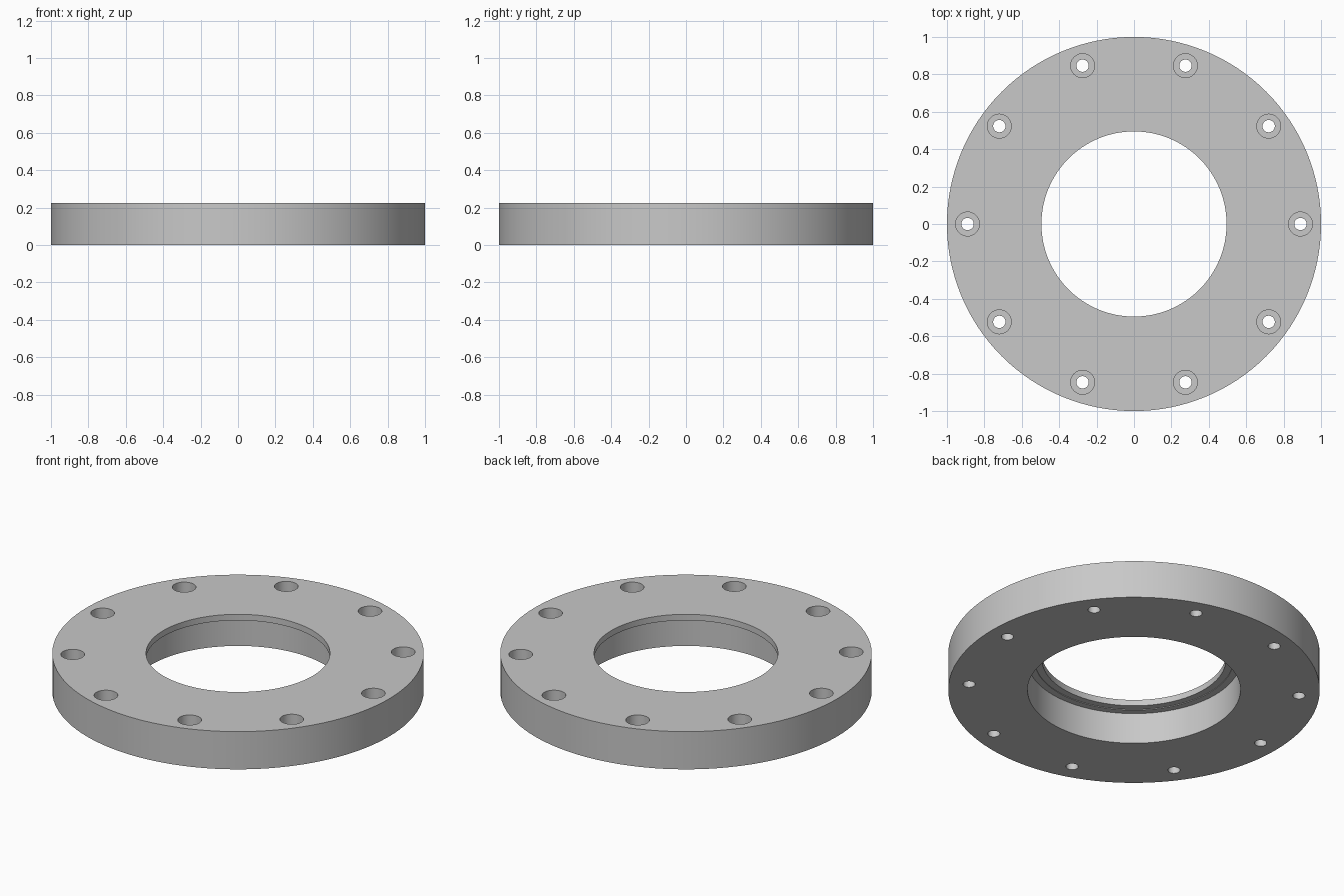
import bpy
import bmesh
import math

if "Cube" in bpy.data.objects:
    bpy.data.objects.remove(bpy.data.objects["Cube"])

HEIGHT = 0.224
LIP_Z = 0.188
BOLT_COUNT = 10
BOLT_CIRCLE = 0.89

steel = bpy.data.materials.new("grey steel")
steel.use_nodes = True
colour = (0.58, 0.58, 0.58, 1)
steel.diffuse_color = colour
steel.node_tree.nodes["Principled BSDF"].inputs["Base Color"].default_value = colour


def add_lathe(bm, profile, segments, centre=(0, 0), closed=False):
    """Revolve (radius, z) points about a vertical axis; cap the ends unless closed."""
    rings = []
    for radius, z in profile:
        ring = []
        for i in range(segments):
            a = math.tau * i / segments
            ring.append(bm.verts.new((centre[0] + radius * math.cos(a),
                                      centre[1] + radius * math.sin(a), z)))
        rings.append(ring)
    pairs = list(zip(rings, rings[1:]))
    if closed:
        pairs.append((rings[-1], rings[0]))
    for low, high in pairs:
        for i in range(segments):
            j = (i + 1) % segments
            bm.faces.new((low[i], low[j], high[j], high[i]))
    if not closed:
        bm.faces.new(rings[0][::-1])
        bm.faces.new(rings[-1])


def make_object(name, bm):
    bmesh.ops.recalc_face_normals(bm, faces=bm.faces)
    mesh = bpy.data.meshes.new(name)
    bm.to_mesh(mesh)
    bm.free()
    mesh.materials.append(steel)
    obj = bpy.data.objects.new(name, mesh)
    bpy.context.collection.objects.link(obj)
    return obj


# Flange ring with a stepped bore under a narrow top lip
bm = bmesh.new()
add_lathe(bm, [(1, 0), (1, HEIGHT), (0.495, HEIGHT), (0.495, LIP_Z),
               (0.535, LIP_Z), (0.535, LIP_Z - 0.004),
               (0.573, LIP_Z - 0.004), (0.573, 0)], 128, closed=True)
flange = make_object("flange_ring", bm)

# Counterbored bolt holes
bm = bmesh.new()
for i in range(BOLT_COUNT):
    a = math.tau * i / BOLT_COUNT
    centre = (BOLT_CIRCLE * math.cos(a), BOLT_CIRCLE * math.sin(a))
    add_lathe(bm, [(0.033, -0.1), (0.033, 0.14), (0.064, 0.14), (0.064, 0.3)],
              32, centre)
cutter = make_object("bolt_hole_cutter", bm)

cut = flange.modifiers.new("bolt holes", "BOOLEAN")
cut.operation = "DIFFERENCE"
cut.solver = "EXACT"
cut.object = cutter

bpy.ops.object.select_all(action="DESELECT")
flange.select_set(True)
bpy.context.view_layer.objects.active = flange
bpy.ops.object.modifier_apply(modifier=cut.name)
bpy.data.objects.remove(cutter)
bpy.ops.object.shade_smooth_by_angle(angle=math.radians(30))
